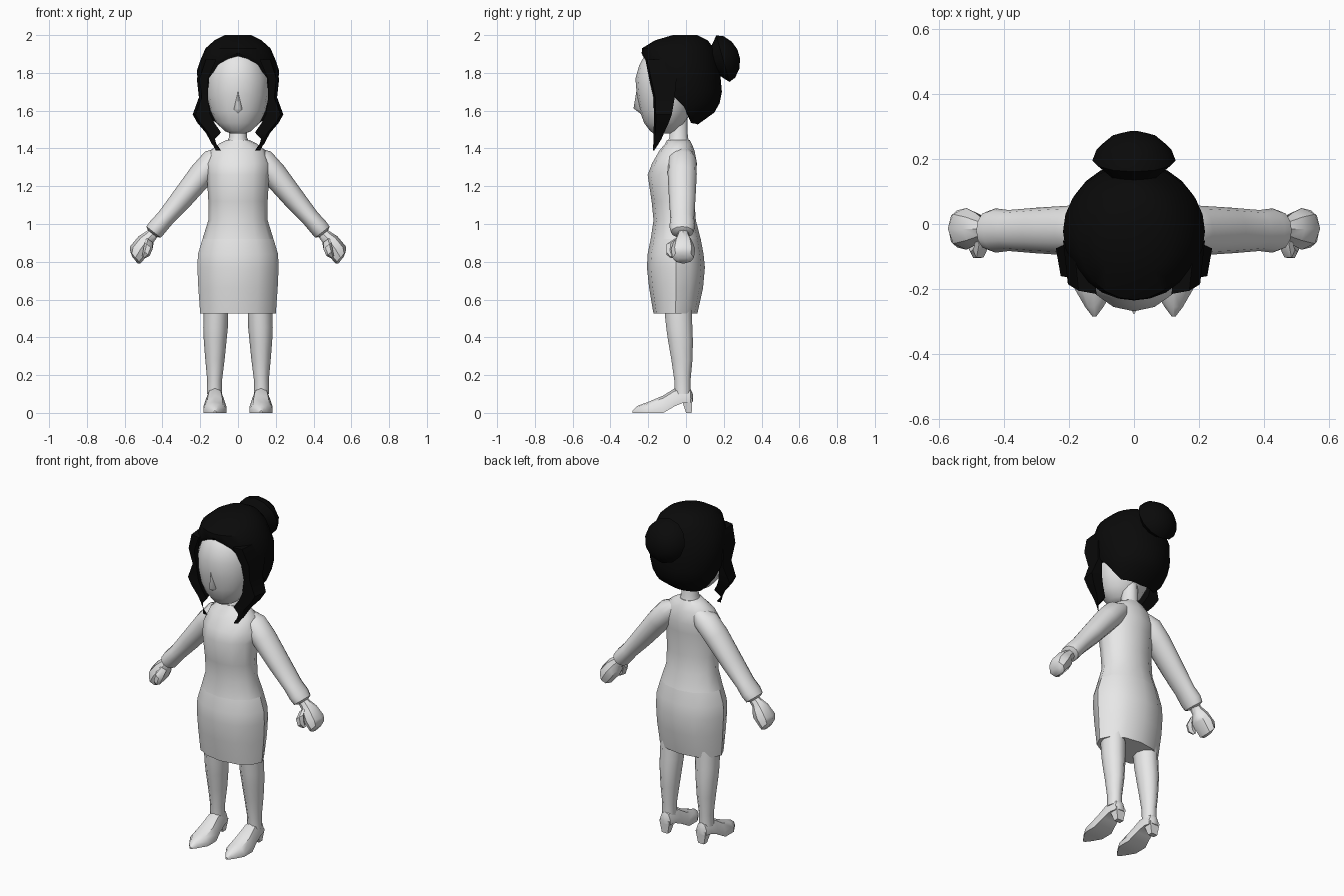
import bpy, bmesh, math
from mathutils import Vector


def material(name, value):
    m = bpy.data.materials.new(name)
    m.diffuse_color = (value, value, value, 1)
    return m


GREY = material("light_grey", 0.8)
BLACK = material("hair_black", 0.003)


def finish(name, bm, mat, mirror=False, angle=40):
    bmesh.ops.remove_doubles(bm, verts=bm.verts, dist=0.0005)
    bmesh.ops.recalc_face_normals(bm, faces=bm.faces)
    me = bpy.data.meshes.new(name)
    bm.to_mesh(me)
    bm.free()
    me.materials.append(mat)
    ob = bpy.data.objects.new(name, me)
    bpy.context.collection.objects.link(ob)
    bpy.ops.object.select_all(action='DESELECT')
    ob.select_set(True)
    bpy.context.view_layer.objects.active = ob
    bpy.ops.object.shade_smooth_by_angle(angle=math.radians(angle))
    if mirror:
        ob.modifiers.new("mirror", 'MIRROR').use_axis[0] = True
    return ob


def skin(name, loops, mat, mirror=False, angle=40):
    """Join a stack of equal-length point loops and cap both ends."""
    bm = bmesh.new()
    rows = [[bm.verts.new(p) for p in loop] for loop in loops]
    n = len(rows[0])
    for a, b in zip(rows, rows[1:]):
        for i in range(n):
            j = (i + 1) % n
            bm.faces.new((a[i], a[j], b[j], b[i]))
    bm.faces.new(rows[0][::-1])
    bm.faces.new(rows[-1])
    return finish(name, bm, mat, mirror, angle)


def ring(c, u, v, n=12):
    c, u, v = Vector(c), Vector(u), Vector(v)
    return [c + u * math.cos(2 * math.pi * i / n) + v * math.sin(2 * math.pi * i / n)
            for i in range(n)]


def level(z, rx, yf, yb, cx=0, n=12):
    """Horizontal oval given by half width, front y and back y."""
    return ring((cx, (yf + yb) / 2, z), (rx, 0, 0), (0, (yb - yf) / 2, 0), n)


# Skirt and top
skin("skirt", [level(*r) for r in (
    (0.525, .20, -.172, .06), (0.66, .21, -.195, .09), (0.77, .215, -.207, .10),
    (0.84, .212, -.203, .093), (0.92, .188, -.187, .078))], GREY)
skin("top", [level(*r) for r in (
    (0.92, .188, -.187, .078), (1.02, .157, -.172, .052), (1.12, .157, -.182, .045),
    (1.26, .165, -.203, .052), (1.32, .17, -.18, .058), (1.39, .145, -.14, .045),
    (1.425, .10, -.11, .03), (1.445, .06, -.10, .02))], GREY)
skin("neck", [level(*r, n=10) for r in (
    (1.42, .065, -.105, .025), (1.46, .047, -.09, .012), (1.56, .045, -.085, .01))], GREY)

# Arms with flared cuffs
PERP = Vector((.785, 0, .62))
skin("sleeve", [ring((x, -.02, z), PERP * r, (0, ry, 0)) for x, z, r, ry in (
    (.07, 1.38, .04, .05), (.12, 1.34, .07, .075), (.19, 1.265, .068, .077),
    (.30, 1.13, .058, .07), (.385, 1.03, .048, .063), (.425, .985, .05, .068),
    (.447, .957, .048, .06), (.455, .95, .028, .035))], GREY, True)

# Fists with thumbs
skin("hand", [ring((x, y, z), (ux, 0, uz), (0, v, 0), 8) for x, y, z, ux, uz, v in (
    (.445, -.015, .955, .022, .02, .03), (.467, -.015, .932, .02, .028, .033),
    (.488, -.015, .905, .038, .03, .05), (.515, -.015, .868, .057, .012, .064),
    (.543, -.015, .822, .027, .03, .057), (.545, -.015, .808, .014, .018, .03))],
    GREY, True)
skin("thumb", [ring(c, (.8 * r, 0, .6 * r), (0, r, 0), 6) for c, r in (
    ((.468, -.045, .915), .02), ((.473, -.08, .885), .027),
    ((.485, -.085, .845), .022), ((.50, -.075, .825), .01))], GREY, True)

# Legs
skin("leg", [level(z, r, yf, yb, x, 10) for z, r, x, yf, yb in (
    (.56, .065, .116, -.12, .035), (.45, .065, .119, -.108, .037),
    (.38, .06, .121, -.098, .04), (.28, .051, .122, -.08, .037),
    (.17, .039, .124, -.064, .026), (.10, .04, .125, -.06, .025))], GREY, True)

# Pointed shoes: sections along y with a raised arch
loops = []
for y, w, zb, zt in ((-.284, .006, 0, .012), (-.255, .028, 0, .038), (-.2, .06, 0, .058),
                     (-.12, .06, 0, .092), (-.06, .048, .035, .13),
                     (-.01, .042, .055, .135), (.025, .034, .055, .125), (.036, .018, .06, .10)):
    h = zt - zb
    loops.append([(.122 + a * w, y, zb + b * h) for a, b in (
        (-1, 0), (1, 0), (1, .4), (.65, .85), (0, 1), (-.65, .85), (-1, .4))])
skin("shoe", loops, GREY, True)
skin("shoe_heel", [[(.122 + a * w, y1 if b else y0, z) for a, b in (
    (-1, 0), (1, 0), (1, 1), (-1, 1))] for z, w, y0, y1 in (
    (0, .02, .0, .03), (.075, .034, -.025, .034))], GREY, True)

# Head and nose
skin("head", [level(*r, n=16) for r in (
    (1.478, .035, -.17, -.08), (1.492, .07, -.19, -.05), (1.535, .115, -.222, -.005),
    (1.60, .147, -.245, .03), (1.68, .163, -.26, .06), (1.77, .165, -.268, .08),
    (1.84, .15, -.248, .08), (1.90, .115, -.215, .06), (1.94, .06, -.15, .02))], GREY, angle=60)
bm = bmesh.new()
for p in ((0, -.255, 1.75), (-.024, -.24, 1.605), (.024, -.24, 1.605),
          (0, -.278, 1.612), (0, -.235, 1.58)):
    bm.verts.new(p)
bmesh.ops.convex_hull(bm, input=bm.verts)
finish("nose", bm, GREY, angle=80)

# Hair cap: oval profile, trimmed by a hairline that depends on direction
PROFILE = ((2.0, .07, -.07, .06), (1.972, .125, -.165, .115), (1.93, .172, -.233, .148),
           (1.87, .198, -.237, .165), (1.81, .218, -.225, .18), (1.70, .208, -.205, .19),
           (1.64, .195, -.20, .178), (1.59, .175, -.17, .15), (1.525, .125, -.10, .06))
HAIRLINE = ((0, 1.905), (20, 1.885), (35, 1.845), (50, 1.72), (62, 1.67), (80, 1.67),
            (97, 1.585), (115, 1.535), (180, 1.525))


def lerp_table(table, t):
    rows = sorted(table)
    t = min(max(t, rows[0][0]), rows[-1][0])
    for a, b in zip(rows, rows[1:]):
        if t <= b[0]:
            f = (t - a[0]) / (b[0] - a[0])
            return [p + (q - p) * f for p, q in zip(a, b)][1:]


bm = bmesh.new()
N = 24
rows = []
for row in PROFILE:
    loop = []
    for i in range(N):
        a = 2 * math.pi * i / N
        deg = math.degrees(a)
        z = max(row[0], lerp_table(HAIRLINE, min(deg, 360 - deg))[0])
        rx, yf, yb = lerp_table(PROFILE, z)
        loop.append(bm.verts.new((rx * math.sin(a),
                                  (yf + yb) / 2 - (yb - yf) / 2 * math.cos(a), z)))
    rows.append(loop)
crown = bm.verts.new((0, 0, 2.0))
core = bm.verts.new((0, -.03, 1.66))
for i in range(N):
    j = (i + 1) % N
    bm.faces.new((crown, rows[0][i], rows[0][j]))
    bm.faces.new((core, rows[-1][j], rows[-1][i]))
    for a, b in zip(rows, rows[1:]):
        bm.faces.new((a[i], b[i], b[j], a[j]))
bmesh.ops.dissolve_degenerate(bm, edges=bm.edges, dist=0.0005)
finish("hair_cap", bm, BLACK)

# Wavy locks framing the face
skin("hair_lock", [[(xi, yf, z), (xo - .015, yf + .01, z), (xo, yb, z), (xi + .02, yb, z)]
                   for z, xi, xo, yf, yb in (
    (1.87, .115, .185, -.215, -.06), (1.77, .158, .218, -.195, -.05),
    (1.67, .16, .207, -.172, -.06), (1.58, .147, .24, -.17, -.075),
    (1.535, .125, .215, -.17, -.092), (1.485, .09, .172, -.172, -.115),
    (1.45, .122, .152, -.172, -.13), (1.425, .115, .14, -.173, -.145),
    (1.39, .098, .105, -.176, -.168))], BLACK, True)

# Bun: tilted dome at the back
AXIS, UP = Vector((0, .96, .27)), Vector((0, -.27, .96))
skin("hair_bun", [ring(Vector((0, .195, 1.875)) + AXIS * d, (r, 0, 0), UP * r)
                  for d, r in ((-.06, .06), (0, .128), (.035, .115), (.07, .075),
                               (.088, .025))], BLACK)
